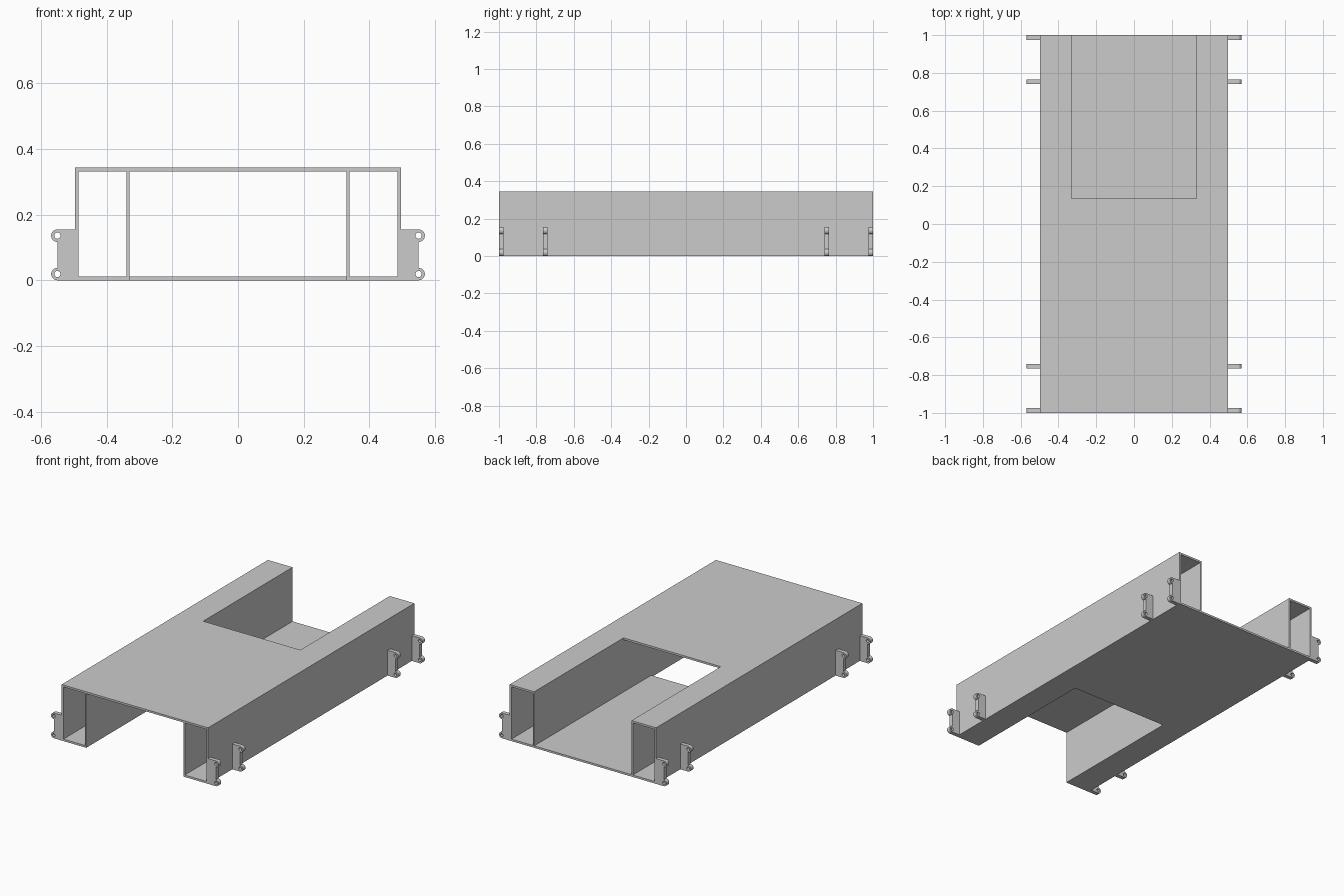
import bpy, bmesh
from math import sin, cos, pi
from mathutils import Vector

if "Cube" in bpy.data.objects:
    bpy.data.objects.remove(bpy.data.objects["Cube"])

W, H, T = 0.497, 0.344, 0.012      # half width, height, plate thickness
WALL = 0.33                        # inner wall face
NOTCH = 0.134                      # where the top / bottom notches start


def prism(name, pts, axis, lo, hi):
    """Extrude a 2D profile along x (profile = y,z) or y (profile = x,z)."""
    bm = bmesh.new()
    if axis == 'x':
        vs = [bm.verts.new((lo, a, b)) for a, b in pts]
        step = Vector((hi - lo, 0, 0))
    else:
        vs = [bm.verts.new((a, lo, b)) for a, b in pts]
        step = Vector((0, hi - lo, 0))
    face = bm.faces.new(vs)
    ext = bmesh.ops.extrude_face_region(bm, geom=[face], use_keep_orig=True)
    bmesh.ops.translate(bm, vec=step, verts=[v for v in ext['geom'] if isinstance(v, bmesh.types.BMVert)])
    bmesh.ops.recalc_face_normals(bm, faces=bm.faces)
    me = bpy.data.meshes.new(name)
    bm.to_mesh(me)
    bm.free()
    ob = bpy.data.objects.new(name, me)
    bpy.context.collection.objects.link(ob)
    return ob


def rect(a0, a1, b0, b1):
    return [(a0, b0), (a1, b0), (a1, b1), (a0, b1)]


# Hollow body: solid block minus two side channels and the stepped centre tunnel
body = prism("hollow_body", rect(-W, W, 0, H), 'y', -1, 1)
step_profile = [(-1.1, -0.1), (-NOTCH, -0.1), (-NOTCH, T), (1.1, T),
                (1.1, 0.45), (NOTCH, 0.45), (NOTCH, H - T), (-1.1, H - T)]
cutters = [
    prism("channel_cutter_right", rect(WALL + 0.009, W - T, T, H - T), 'y', -1.2, 1.2),
    prism("channel_cutter_left", rect(-W + T, -WALL - 0.009, T, H - T), 'y', -1.2, 1.2),
    prism("centre_cutter", step_profile, 'x', -WALL, WALL),
]
for c in cutters:
    c.hide_render = True
    mod = body.modifiers.new(c.name, 'BOOLEAN')
    mod.operation = 'DIFFERENCE'
    mod.solver = 'EXACT'
    mod.object = c
dg = bpy.context.evaluated_depsgraph_get()
cut_mesh = bpy.data.meshes.new_from_object(body.evaluated_get(dg))
body.modifiers.clear()
body.data = cut_mesh
for c in cutters:
    bpy.data.objects.remove(c)

# Mounting lug: plate with two rounded, drilled ears (filled 2D curve)
EX, R, TOP, THICK = 0.55, 0.019, 0.155, 0.025
ears = (R, TOP - R)
outline = [(W, 0)]
for z in ears:
    outline += [(EX + R * cos(a), z + R * sin(a)) for a in [-pi / 2 + pi * i / 12 for i in range(13)]]
outline.append((W, TOP))
holes = [[(EX + 0.0095 * cos(2 * pi * i / 20), z + 0.0095 * sin(2 * pi * i / 20)) for i in range(20)] for z in ears]

curve = bpy.data.curves.new("lug_curve", 'CURVE')
curve.dimensions = '2D'
curve.fill_mode = 'BOTH'
curve.extrude = THICK / 2
for loop in [outline] + holes:
    sp = curve.splines.new('POLY')
    sp.points.add(len(loop) - 1)
    for p, (x, z) in zip(sp.points, loop):
        p.co = (x, z, 0, 1)
    sp.use_cyclic_u = True
    sp.use_smooth = False
temp = bpy.data.objects.new("lug_temp", curve)
bpy.context.collection.objects.link(temp)
dg = bpy.context.evaluated_depsgraph_get()
lug_mesh = bpy.data.meshes.new_from_object(temp.evaluated_get(dg))
bpy.data.objects.remove(temp)

# Four lugs along each side, at the ends and a little inboard
for side, turn in (("right", 0), ("left", pi)):
    for i, y in enumerate((-1 + THICK / 2, -0.7525, 0.7525, 1 - THICK / 2)):
        lug = bpy.data.objects.new(f"mounting_lug_{side}_{i + 1}", lug_mesh)
        lug.rotation_euler = (pi / 2, 0, turn)
        lug.location.y = y
        bpy.context.collection.objects.link(lug)
